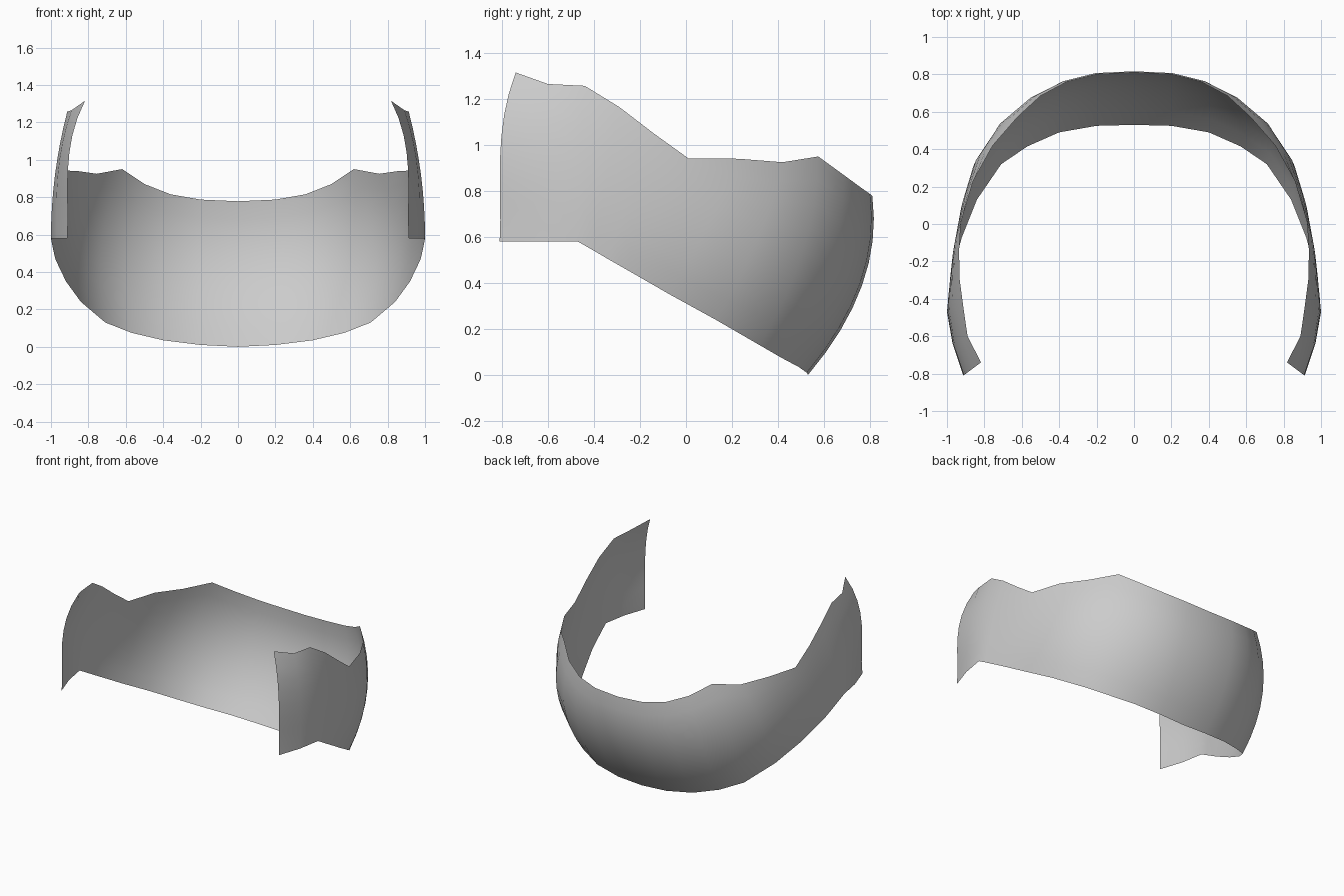
import bpy, bmesh
from math import sin, cos, radians
from mathutils import Vector

if "Cube" in bpy.data.objects:
    bpy.data.objects.remove(bpy.data.objects["Cube"])

# Ribs of the right half, from the back centre round to the front tip:
# lower edge point, upper edge point, outward bulge, bulge heading in degrees from +y
RIBS = [
    ((0.00, 0.53, 0.00), (0.00, 0.81, 0.778), 0.095, 0),
    ((0.20, 0.525, 0.01), (0.20, 0.80, 0.787), 0.095, 8),
    ((0.40, 0.49, 0.035), (0.36, 0.76, 0.815), 0.09, 20),
    ((0.57, 0.415, 0.075), (0.50, 0.685, 0.87), 0.09, 32),
    ((0.71, 0.32, 0.13), (0.62, 0.575, 0.95), 0.09, 47),
    ((0.84, 0.13, 0.24), (0.755, 0.42, 0.925), 0.07, 62),
    ((0.92, -0.07, 0.35), (0.86, 0.23, 0.94), 0.035, 72),
    ((0.975, -0.27, 0.465), (0.925, 0.01, 0.942), 0.014, 80),
    ((0.985, -0.34, 0.505), (0.935, -0.14, 1.05), 0.014, 85),
    ((0.993, -0.405, 0.543), (0.933, -0.29, 1.165), 0.017, 88),
    ((1.00, -0.47, 0.58), (0.913, -0.44, 1.257), 0.022, 92),
    ((0.97, -0.64, 0.58), (0.89, -0.60, 1.265), 0.035, 105),
    ((0.913, -0.81, 0.58), (0.818, -0.74, 1.315), 0.06, 127),
]
STEPS = 8


def rib_points(i, low, high, bulge, heading):
    """Curved rib from the lower edge to the upper edge."""
    low, high = Vector(low), Vector(high)
    a = radians(heading)
    out = Vector((sin(a), cos(a), 0))
    skew = {11: 1.2, 12: 1.5}.get(i, 1.0)   # front tips curl in near the top
    pts = []
    for k in range(STEPS + 1):
        t = k / STEPS
        s = t ** skew
        pts.append(low.lerp(high, t) + out * bulge * 4 * s * (1 - s))
    return pts


# Curved guard band: half the sheet, mirrored across x
bm = bmesh.new()
grid = [[bm.verts.new(p) for p in rib_points(i, *r)] for i, r in enumerate(RIBS)]
for a, b in zip(grid, grid[1:]):
    for k in range(STEPS):
        bm.faces.new((a[k], a[k + 1], b[k + 1], b[k]))
bm.normal_update()
if bm.faces[:][0].normal.y < 0:
    bmesh.ops.reverse_faces(bm, faces=bm.faces[:])
mesh = bpy.data.meshes.new("guard_band")
bm.to_mesh(mesh)
bm.free()
band = bpy.data.objects.new("guard_band", mesh)
bpy.context.collection.objects.link(band)

mirror = band.modifiers.new("mirror", 'MIRROR')
mirror.use_axis[0] = True
mirror.use_clip = True
mirror.merge_threshold = 0.001

# Smooth shading
bpy.context.view_layer.objects.active = band
band.select_set(True)
bpy.ops.object.shade_smooth()
